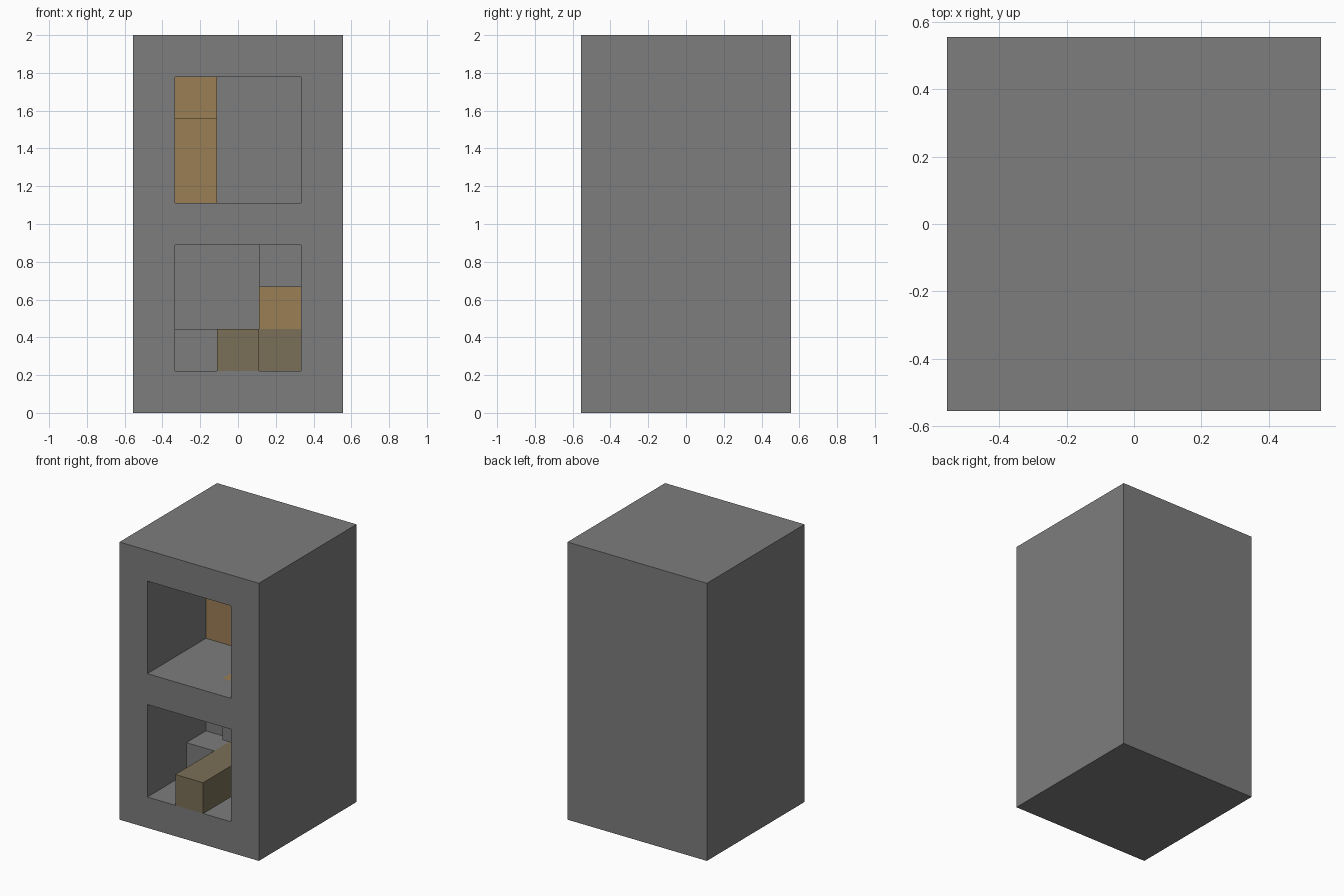
import bpy

cube = bpy.data.objects.get("Cube")
if cube:
    bpy.data.objects.remove(cube, do_unlink=True)

U = 2 / 9          # one block; the tower is 5 x 5 x 9 blocks


def material(name, color):
    m = bpy.data.materials.new(name)
    m.use_nodes = True
    m.diffuse_color = (*color, 1)
    bsdf = next(n for n in m.node_tree.nodes if n.type == 'BSDF_PRINCIPLED')
    bsdf.inputs["Base Color"].default_value = (*color, 1)
    return m


stone = material("stone_grey", (0.205, 0.205, 0.205))
plank = material("light_wood", (0.33, 0.21, 0.09))
beam = material("dull_wood", (0.195, 0.16, 0.095))


def block(name, x, y, z, mat):
    """Box spanning block ranges: x from centre, y from the front face, z from ground."""
    spans = (x, (y[0] - 2.5, y[1] - 2.5), z)
    bpy.ops.mesh.primitive_cube_add(size=1, location=[(a + b) / 2 * U for a, b in spans])
    ob = bpy.context.object
    ob.name = name
    ob.scale = [(b - a) * U for a, b in spans]
    bpy.ops.object.transform_apply(location=False, rotation=False, scale=True)
    ob.data.materials.append(mat)
    return ob


# Column ranges inside the rooms
LEFT, MID, RIGHT = (-1.5, -0.5), (-0.5, 0.5), (0.5, 1.5)
ROOM = (-1.5, 1.5)

# Tower with two open rooms and a stairwell in the slab between them
tower = block("tower", (-2.5, 2.5), (0, 5), (0, 9), stone)
for name, x, y, z in (("lower_room", ROOM, (-1, 3), (1, 4)),
                      ("upper_room", ROOM, (-1, 4), (5, 8)),
                      ("stairwell", RIGHT, (1, 2), (3.5, 5.5))):
    cutter = block(name + "_cutter", x, y, z, stone)
    cutter.hide_render = True
    mod = tower.modifiers.new(name, 'BOOLEAN')
    mod.operation = 'DIFFERENCE'
    mod.solver = 'EXACT'
    mod.object = cutter
    bpy.context.view_layer.objects.active = tower
    bpy.ops.object.modifier_apply(modifier=mod.name)
    bpy.data.objects.remove(cutter, do_unlink=True)

# Lower room
block("floor_beam", MID, (0, 3), (1, 2), beam)
block("corner_beam", RIGHT, (2, 3), (1, 2), beam)
block("corner_step", RIGHT, (2, 3), (2, 3), plank)
block("stone_step", LEFT, (2, 3), (1, 2), stone)
block("hanging_stone", RIGHT, (1, 3), (3, 4), stone)

# Hatch filling the stairwell, flush with the upper floor
block("floor_hatch", RIGHT, (1, 2), (4, 5), plank)

# Upper room
block("back_post", LEFT, (3, 4), (5, 7), plank)
block("post_cap", LEFT, (2, 4), (7, 8), plank)
